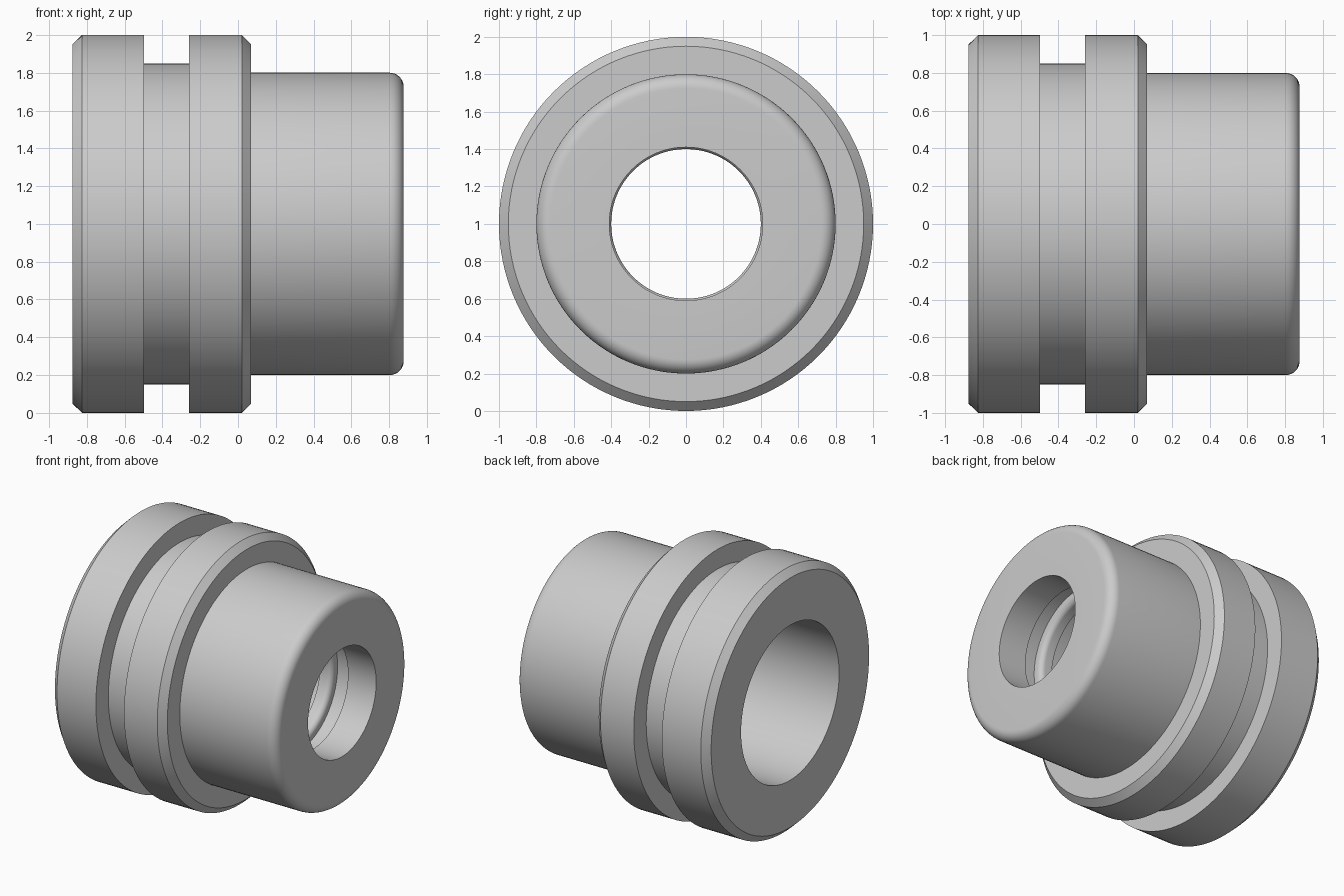
import bpy, bmesh
from math import sin, cos, pi
from mathutils import Vector, Matrix

if "Cube" in bpy.data.objects:
    bpy.data.objects.remove(bpy.data.objects["Cube"])

SEGMENTS = 128
AXIS_Z = 1.0


def fillet(cx, cr, radius, start, end, steps=8):
    """Arc points (x, r) around a centre, angles in degrees."""
    angles = [(start + (end - start) * i / steps) * pi / 180 for i in range(steps + 1)]
    return [(cx + radius * cos(a), cr + radius * sin(a)) for a in angles]


def lathe(name, profile):
    """Revolve a closed (x, radius) profile around the x direction."""
    bm = bmesh.new()
    verts = [bm.verts.new((x, 0, r)) for x, r in profile]
    edges = [bm.edges.new((verts[i], verts[(i + 1) % len(verts)])) for i in range(len(verts))]
    bmesh.ops.spin(bm, geom=verts + edges, cent=(0, 0, 0), axis=(1, 0, 0),
                   angle=2 * pi, steps=SEGMENTS, use_duplicate=False)
    bmesh.ops.remove_doubles(bm, verts=bm.verts, dist=1e-4)
    bmesh.ops.recalc_face_normals(bm, faces=bm.faces)
    bmesh.ops.translate(bm, vec=(0, 0, AXIS_Z), verts=bm.verts)
    mesh = bpy.data.meshes.new(name)
    bm.to_mesh(mesh)
    bm.free()
    obj = bpy.data.objects.new(name, mesh)
    bpy.context.collection.objects.link(obj)
    bpy.context.view_layer.objects.active = obj
    obj.select_set(True)
    bpy.ops.object.shade_smooth_by_angle(angle=pi / 6)
    return obj


# Grooved flange with chamfered rims
profile = [(-0.877, 0.59), (-0.877, 0.95), (-0.825, 1.0), (-0.497, 1.0), (-0.497, 0.85),
           (-0.26, 0.85), (-0.26, 1.0), (0.02, 1.0), (0.07, 0.95), (0.07, 0.8)]
# Sleeve with rounded nose
profile += fillet(0.802, 0.725, 0.075, 90, 0)
# Nose hole, inner seal groove and rounded lip
profile += [(0.877, 0.41), (0.64, 0.41), (0.64, 0.47), (0.51, 0.47)]
profile += fillet(0.47, 0.44, 0.04, 0, -90)
# Wide rear bore
profile += [(0.41, 0.40), (0.41, 0.59)]

lathe("stepped_bushing", profile)
